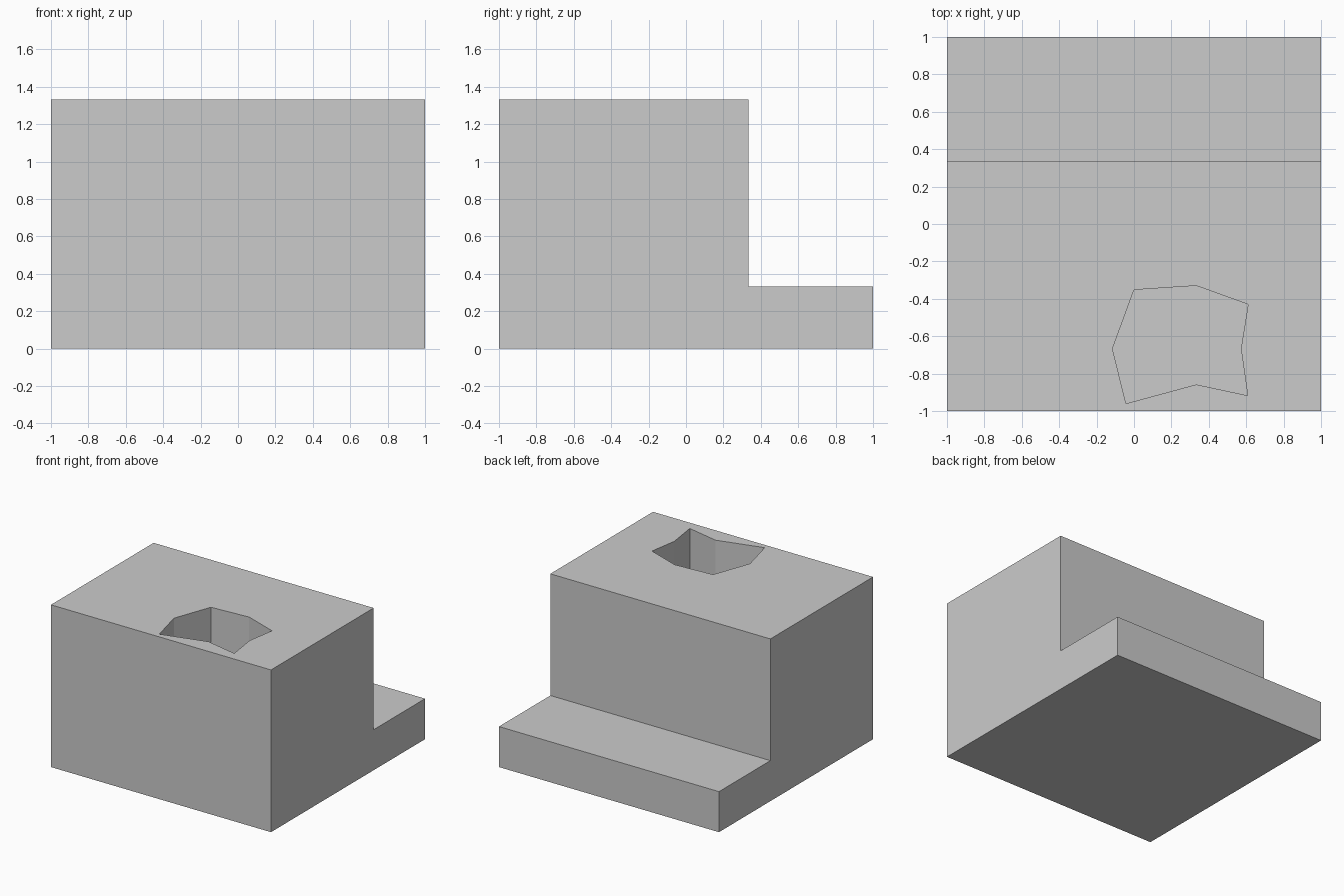
import bpy, bmesh
from mathutils import Vector

if "Cube" in bpy.data.objects:
    bpy.data.objects.remove(bpy.data.objects["Cube"])


def extruded(name, profile, direction):
    """Solid made by sweeping a flat outline along a direction."""
    bm = bmesh.new()
    face = bm.faces.new([bm.verts.new(p) for p in profile])
    result = bmesh.ops.extrude_face_region(bm, geom=[face], use_keep_orig=True)
    moved = [v for v in result["geom"] if isinstance(v, bmesh.types.BMVert)]
    bmesh.ops.translate(bm, verts=moved, vec=Vector(direction))
    bmesh.ops.recalc_face_normals(bm, faces=bm.faces)
    mesh = bpy.data.meshes.new(name)
    bm.to_mesh(mesh)
    bm.free()
    obj = bpy.data.objects.new(name, mesh)
    bpy.context.collection.objects.link(obj)
    return obj


STEP_Z, TOP_Z, STEP_Y = 0.333, 1.333, 0.333

# Stepped block: L-shaped side profile swept across the width
side = [(-1, 0), (1, 0), (1, STEP_Z), (STEP_Y, STEP_Z), (STEP_Y, TOP_Z), (-1, TOP_Z)]
block = extruded("stepped_block", [(-1, y, z) for y, z in side], (2, 0, 0))

# Irregular eight-sided pocket, sunk from the top down to the step level
outline = [(0.0, -0.352), (0.333, -0.33), (0.61, -0.43), (0.572, -0.667),
           (0.608, -0.917), (0.333, -0.858), (-0.043, -0.96), (-0.115, -0.667)]
cutter = extruded("pocket_cutter", [(x, y, STEP_Z) for x, y in outline], (0, 0, 1.2))
cutter.hide_render = True
cutter.display_type = 'WIRE'

pocket = block.modifiers.new("pocket", 'BOOLEAN')
pocket.operation = 'DIFFERENCE'
pocket.solver = 'EXACT'
pocket.object = cutter
